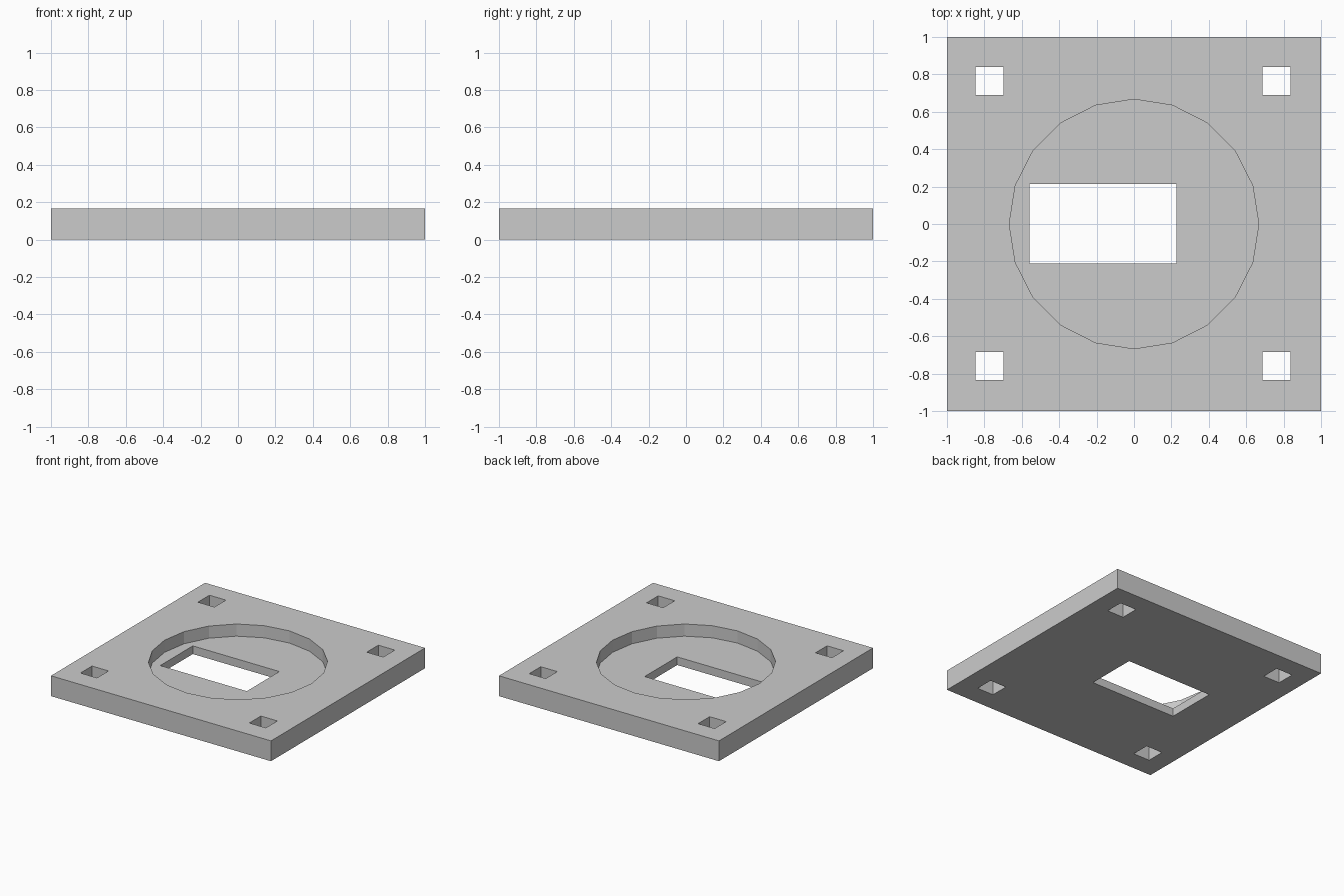
import bpy

# Remove the default cube
default = bpy.data.objects.get("Cube")
if default:
    bpy.data.objects.remove(default, do_unlink=True)

HEIGHT = 0.167
FLOOR = 0.067

# Single matte grey
grey = bpy.data.materials.new("matte_grey")
grey.use_nodes = True
colour = (0.6, 0.6, 0.6, 1)
grey.diffuse_color = colour
grey.node_tree.nodes["Principled BSDF"].inputs["Base Color"].default_value = colour


def box(name, x0, x1, y0, y1, z0, z1):
    bpy.ops.mesh.primitive_cube_add(
        size=1, location=((x0 + x1) / 2, (y0 + y1) / 2, (z0 + z1) / 2))
    ob = bpy.context.object
    ob.name = name
    ob.scale = (x1 - x0, y1 - y0, z1 - z0)
    bpy.ops.object.transform_apply(location=True, rotation=True, scale=True)
    ob.data.materials.append(grey)
    return ob


def cut(target, cutter):
    mod = target.modifiers.new("cut", "BOOLEAN")
    mod.operation = "DIFFERENCE"
    mod.solver = "EXACT"
    mod.object = cutter
    bpy.context.view_layer.objects.active = target
    bpy.ops.object.modifier_apply(modifier=mod.name)
    bpy.data.objects.remove(cutter, do_unlink=True)


# Square mounting plate
plate = box("mounting_plate", -1, 1, -1, 1, 0, HEIGHT)

# Shallow round recess in the top, twenty sided
bpy.ops.mesh.primitive_cylinder_add(
    vertices=20, radius=0.667, depth=0.4, location=(0, 0, FLOOR + 0.2))
recess = bpy.context.object
recess.data.materials.append(grey)
cut(plate, recess)

# Off-centre rectangular opening through the recess floor
cut(plate, box("opening_cutter", -0.56, 0.227, -0.21, 0.213, -0.2, 0.4))

# Square bolt holes near the corners
SIDE = 0.15
for x in (-0.848, 0.687):
    for y in (-0.834, 0.69):
        cut(plate, box("bolt_hole_cutter", x, x + SIDE, y, y + SIDE, -0.2, 0.4))
